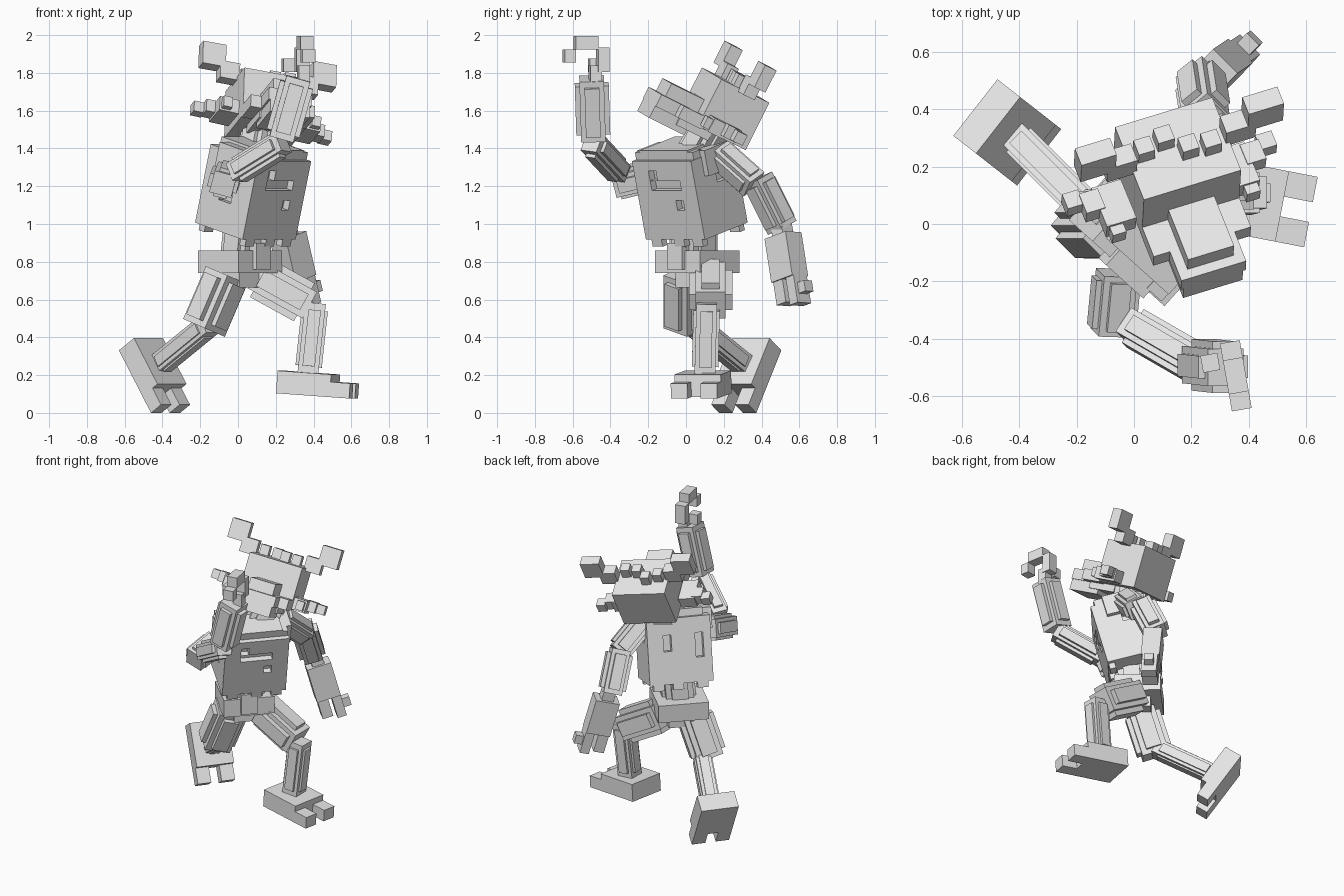
import bpy
import bmesh
from math import radians
from mathutils import Euler, Matrix, Vector

# All measurements below are in hundredths of a unit.
UNIT = Matrix.Scale(0.01, 4)

default_cube = bpy.data.objects.get("Cube")
if default_cube:
    bpy.data.objects.remove(default_cube, do_unlink=True)

plain_grey = bpy.data.materials.new("plain_grey")
plain_grey.use_nodes = True
grey = (0.8, 0.8, 0.8, 1)
plain_grey.diffuse_color = grey
plain_grey.node_tree.nodes["Principled BSDF"].inputs["Base Color"].default_value = grey


def posed(location, pitch=0, roll=0, yaw=0):
    """Frame at a location, turned by angles in degrees."""
    turn = Euler((radians(pitch), radians(roll), radians(yaw)))
    return UNIT @ Matrix.Translation(location) @ turn.to_matrix().to_4x4()


def finish(name, bm):
    """Turn a bmesh into a grey object."""
    mesh = bpy.data.meshes.new(name)
    bm.to_mesh(mesh)
    bm.free()
    mesh.materials.append(plain_grey)
    bpy.context.collection.objects.link(bpy.data.objects.new(name, mesh))


def blocks(name, frame, *cuboids):
    """One object made of cuboids, each given as (centre, size)."""
    bm = bmesh.new()
    for centre, size in cuboids:
        placed = Matrix.Translation(centre) @ Matrix.Diagonal((*size, 1))
        bmesh.ops.create_cube(bm, size=1, matrix=frame @ placed)
    finish(name, bm)


def worn_block(name, frame, size, holes, depth):
    """Block whose surface is sunk wherever it lies within a hole cuboid."""
    bm = bmesh.new()
    bmesh.ops.create_cube(bm, size=1, matrix=Matrix.Diagonal((*size, 1)))
    bmesh.ops.subdivide_edges(bm, edges=bm.edges[:], cuts=7, use_grid_fill=True)

    def inside(point, hole):
        centre, extent = hole
        return all(abs(p - c) < e / 2 for p, c, e in zip(point, centre, extent))

    for hole in holes:
        sunk = [f for f in bm.faces if inside(f.calc_center_median(), hole)]
        bmesh.ops.inset_region(bm, faces=sunk, thickness=0.05, depth=-depth,
                               use_even_offset=True)
    bmesh.ops.dissolve_limit(bm, angle_limit=radians(0.5),
                             verts=bm.verts[:], edges=bm.edges[:])
    bm.transform(frame)
    finish(name, bm)


def both_sides(name, frame, *cuboids):
    """Blocks on the left, repeated on the right."""
    for label, sign in (("left", 1), ("right", -1)):
        flipped = [((sign * c[0], c[1], c[2]), s) for c, s in cuboids]
        blocks(label + "_" + name, frame, *flipped)


def limb_frame(start, end, side):
    """Frame halfway along a limb, local z pointing to its end."""
    start, end = Vector(start), Vector(end)
    along = (end - start).normalized()
    across = along.cross(Vector(side)).normalized()
    axes = Matrix((across.cross(along), across, along)).transposed()
    frame = UNIT @ Matrix.Translation((start + end) / 2) @ axes.to_4x4()
    return frame, (end - start).length


def limb(name, start, end, core, armour, side=(1, 1, 0)):
    """Square bar with two crossed armour plates round its middle."""
    frame, length = limb_frame(start, end, side)
    slim = core * 0.6
    blocks(
        name, frame,
        ((0, 0, 0), (core, core, length)),
        ((0, 0, 0), (armour, slim, length * 0.8)),
        ((0, 0, 0), (slim, armour, length * 0.8)),
    )


def foot(name, frame):
    """Flat sole block with two separate toes."""
    toes = [((x, -14, -2), (9, 12, 8)) for x in (-8, 8)]
    blocks(name, frame, ((0, 5, 0), (25, 29, 12)), *toes)


# Torso, leaning forward, with worn holes and ragged edges
torso = posed((8, 2, 117), pitch=15, yaw=48)
worn_block("torso", torso, (42, 35, 43), depth=4, holes=(
    ((0, -17, 8), (18, 4, 6)),
    ((-8, -17, 14), (8, 4, 6)),
    ((9, -17, -3), (8, 4, 6)),
    ((-21, 0, 0), (4, 10, 12)),
    ((21, 5, 8), (4, 6, 6)),
    ((8, 17, 6), (8, 4, 12)),
    ((-13, 17, 3), (6, 4, 12)),
))
blocks("collar", torso, ((0, 0, 23), (34, 29, 7)))
hem = [((x, y, -23), (7, 4, 5)) for x in (-14, 2, 15) for y in (-15, 15)]
blocks("torso_hem", torso, *hem)
both_sides(
    "shoulder", torso,
    ((20, 0, 18), (8, 18, 14)),
    ((17, -11, 22), (7, 7, 7)),
)

# Waist and hips
limb("waist", (3, 4, 80), (5, 4, 98), 18, 22)
hips = posed((1, 6, 80), yaw=46)
blocks(
    "hips", hips,
    ((0, 0, 0), (33, 30, 12)),
    ((0, -14, 3), (11, 7, 14)),
    ((0, 0, -9), (17, 16, 9)),
)

# Neck and head
limb("neck", (12, 7, 136), (15, 16, 152), 18, 22)
head = posed((15, 20, 161), pitch=-25, roll=10, yaw=17)
blocks("head", head, ((0, 0, 0), (36, 30, 28)))
blocks(
    "muzzle", head,
    ((0, -25, -4), (17, 21, 8)),
    ((0, -20, -11), (36, 14, 7)),
    ((0, -27, -11), (24, 24, 7)),
)
blocks(
    "jaw", head,
    ((0, -14, -16), (24, 20, 5)),
    ((0, -28, -18), (22, 22, 7)),
)
cheeks = posed((13, 20, 160), pitch=-25, roll=12, yaw=17)
both_sides(
    "cheek", cheeks,
    ((23, -5, -8), (11, 16, 8)),
    ((30, -2, -7), (7, 8, 7)),
    ((36, 1, -7), (6, 6, 6)),
    ((25, -14, -8), (5, 5, 6)),
)
both_sides(
    "ear", head,
    ((22, 0, 17), (11, 7, 10)),
    ((31, 0, 25), (13, 7, 13)),
)
tufts = [((x, y, 17), (6, 6, 7))
         for x, y in ((-12, 2), (-4, 4), (3, -2), (11, -3))]
blocks("head_tufts", head, *tufts)

# Raised right arm
limb("right_upper_arm", (-6, -17, 126), (-8, -38, 121), 12, 16)
limb("right_elbow_bar", (-2, -35, 127), (24, -50, 143), 10, 14)
limb("right_forearm", (23, -49, 145), (32, -50, 177), 13, 18, side=(1, 0, 0))
right_hand = posed((35, -50, 190), yaw=10)
blocks(
    "right_hand", right_hand,
    ((0, 2, -11), (6, 6, 10)),
    ((0, 6, -3), (7, 6, 13)),
    ((0, -3, 6), (7, 12, 7)),
    ((0, -12, -1), (7, 6, 7)),
    ((-8, 3, -6), (6, 6, 7)),
)

# Lowered left arm
limb("left_upper_arm", (21, 17, 138), (28, 36, 121), 12, 16)
limb("left_forearm", (25, 38, 124), (23, 51, 98), 12, 17)
palm, reach = limb_frame((26, 51, 96), (35, 57, 57), (1, 1, 0))
blocks(
    "left_hand", palm,
    ((0, 0, -6), (16, 12, 24)),
    ((0, 0, -reach / 2), (8, 8, 10)),
    ((5, 0, 10), (6, 10, 22)),
    ((-4, 0, 9), (7, 10, 19)),
    ((10, 0, 13), (6, 6, 6)),
)

# Trailing right leg, up on its toes
limb("right_thigh", (-6, 0, 73), (-18, 0, 45), 17, 23)
limb("right_shin", (-15, 4, 47), (-42, 31, 25), 10, 12)
foot("right_foot", posed((-43, 31, 20), pitch=57, yaw=52))

# Leading left leg
limb("left_thigh", (9, 13, 73), (38, 13, 57), 16, 23, side=(0, 1, 0))
limb("left_shin", (41, 11, 58), (37, 10, 21), 11, 14, side=(0, 1, 0))
foot("left_foot", posed((42, 8, 15), pitch=4, yaw=79))
